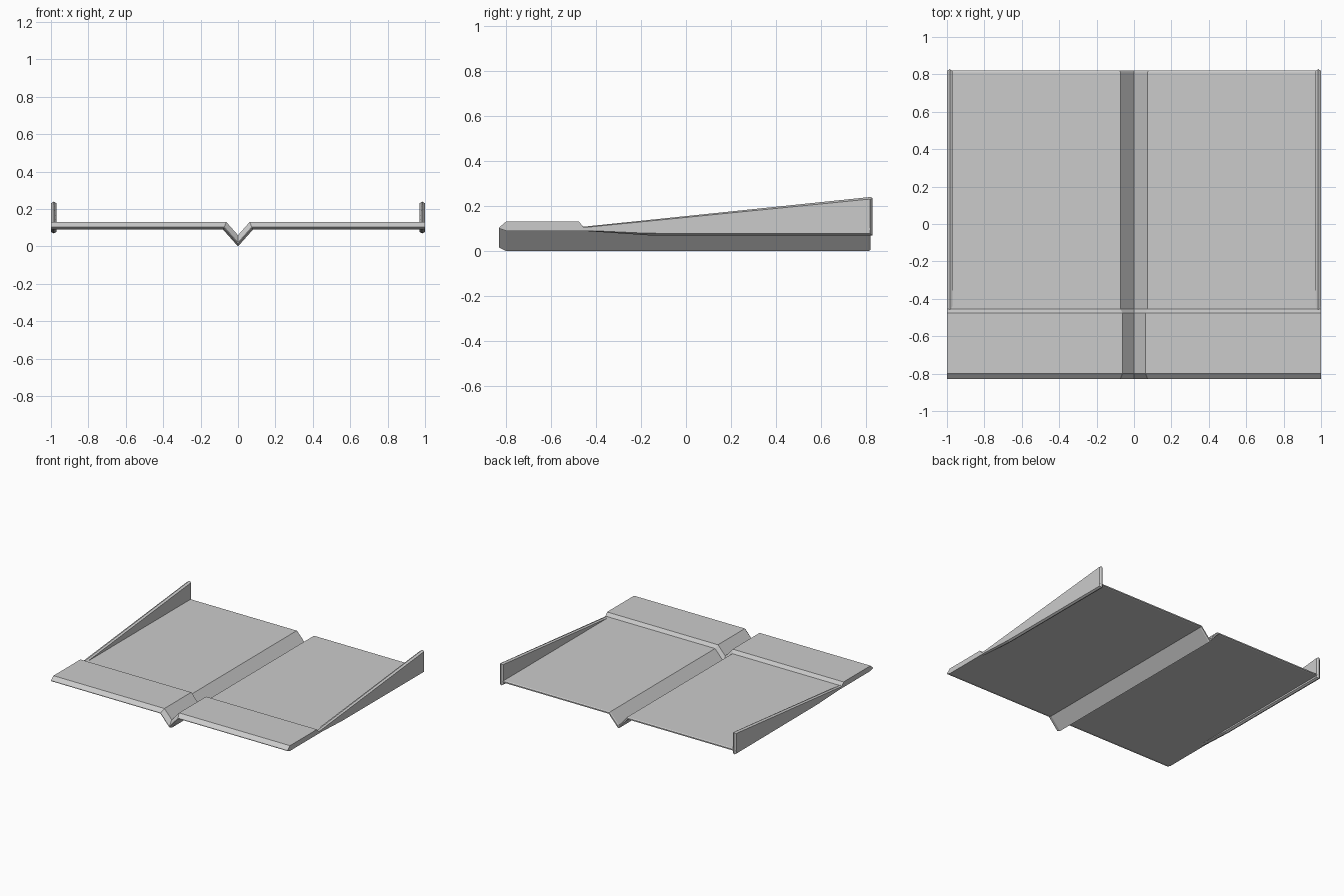
import bpy, bmesh
from math import atan, tan, cos

if "Cube" in bpy.data.objects:
    bpy.data.objects.remove(bpy.data.objects["Cube"])

CORNER_X, PLATE_Z = 0.08, 0.09          # where the flat sheet folds into the V keel
ANGLE = atan(PLATE_Z / CORNER_X)


def make_object(name, bm):
    bmesh.ops.recalc_face_normals(bm, faces=bm.faces)
    mesh = bpy.data.meshes.new(name)
    bm.to_mesh(mesh)
    bm.free()
    obj = bpy.data.objects.new(name, mesh)
    bpy.context.collection.objects.link(obj)
    return obj


def loft(name, loops):
    """Skin closed loops of equal length and cap both ends."""
    bm = bmesh.new()
    rings = [[bm.verts.new(p) for p in loop] for loop in loops]
    for a, b in zip(rings, rings[1:]):
        for i in range(len(a)):
            j = (i + 1) % len(a)
            bm.faces.new((a[i], a[j], b[j], b[i]))
    bm.faces.new(rings[0])
    bm.faces.new(rings[-1])
    return make_object(name, bm)


def fold(height):
    """Half-profile of the folded sheet, offset upward with mitred corners."""
    return [(0, height / cos(ANGLE)),
            (CORNER_X - height * tan(ANGLE / 2), PLATE_Z + height),
            (1, PLATE_Z + height)]


def section(y, low, high):
    def full(h):
        half = fold(h)
        return [(-x, y, z) for x, z in half[:0:-1]] + [(x, y, z) for x, z in half]
    return full(low) + full(high)[::-1]


# Folded sheet: pointed nose, thick front band, step down, thin rear
loft("folded_wing", [section(y, lo, hi) for y, lo, hi in (
    (-0.83, 0.010, 0.014), (-0.80, 0, 0.04), (-0.475, 0, 0.04),
    (-0.455, 0, 0.016), (0.81, 0, 0.016), (0.82, 0.003, 0.012))])

# Upright fins with a ridge running around their rim
rim = [(-0.465, 0.107), (0.82, 0.24), (0.828, 0.235), (0.828, 0.07),
       (-0.17, 0.07), (-0.465, 0.09)]
face = [(-0.455, 0.104), (0.81, 0.23), (0.817, 0.228), (0.817, 0.077),
        (-0.17, 0.079), (-0.455, 0.092)]
for side, s in (("left", -1), ("right", 1)):
    loft(side + "_fin", [[(s * x, y, z) for y, z in outline]
                         for x, outline in ((0.97, face), (0.985, rim), (1.0, face))])
